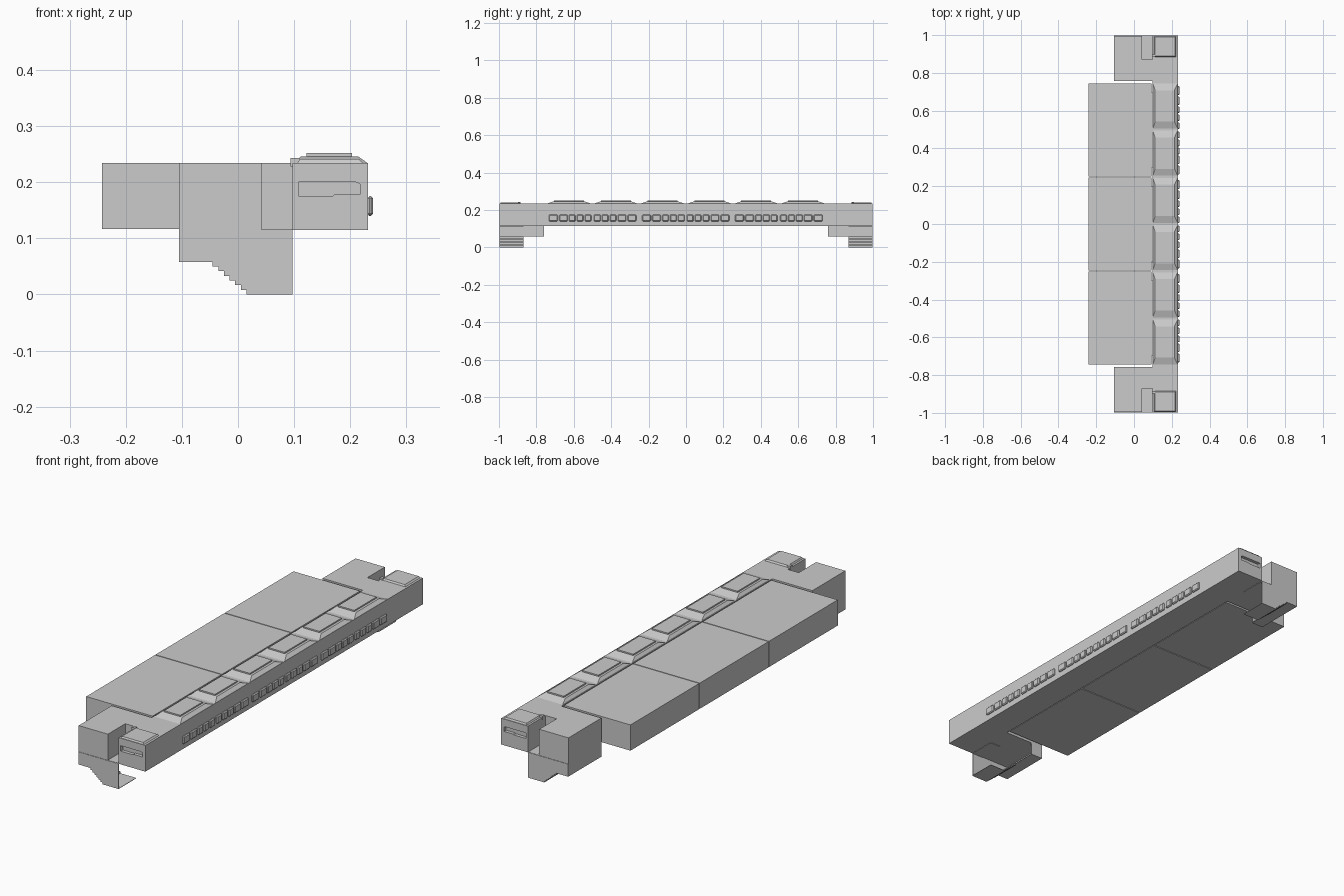
import bpy, bmesh

if "Cube" in bpy.data.objects:
    bpy.data.objects.remove(bpy.data.objects["Cube"])

def mesh_object(name, bm):
    bmesh.ops.recalc_face_normals(bm, faces=bm.faces)
    me = bpy.data.meshes.new(name)
    bm.to_mesh(me)
    bm.free()
    ob = bpy.data.objects.new(name, me)
    bpy.context.collection.objects.link(ob)
    return ob

def frustum(name, base, top, z0, z1):
    """Block between two (x0, x1, y0, y1) rectangles."""
    bm = bmesh.new()
    rings = []
    for (x0, x1, y0, y1), z in ((base, z0), (top, z1)):
        rings.append([bm.verts.new((x, y, z)) for x, y in
                      ((x0, y0), (x1, y0), (x1, y1), (x0, y1))])
    a, b = rings
    bm.faces.new(a)
    bm.faces.new(b)
    for i in range(4):
        j = (i + 1) % 4
        bm.faces.new((a[i], a[j], b[j], b[i]))
    return mesh_object(name, bm)

def box(name, x0, x1, y0, y1, z0, z1):
    r = (x0, x1, min(y0, y1), max(y0, y1))
    return frustum(name, r, r, z0, z1)

def extrude(name, pts, vec, place):
    """Flat profile pushed along vec."""
    bm = bmesh.new()
    f = bm.faces.new([bm.verts.new(place(p)) for p in pts])
    new = bmesh.ops.extrude_face_region(bm, geom=[f])["geom"]
    bmesh.ops.translate(bm, vec=vec,
                        verts=[v for v in new if isinstance(v, bmesh.types.BMVert)])
    return mesh_object(name, bm)

# Long beam with a recessed slot in each end
beam = box("long_cabin", 0.097, 0.232, -0.997, 0.997, 0.115, 0.234)
for s in (-1, 1):
    cut = extrude("end_slot_cutter",
                  [(0.108, 0.175), (0.168, 0.175), (0.172, 0.178), (0.217, 0.178),
                   (0.217, 0.197), (0.210, 0.200), (0.108, 0.200)],
                  (0, s * 0.05, 0), lambda p: (p[0], s * 0.982, p[1]))
    cut.hide_render = True
    cut.hide_viewport = True
    m = beam.modifiers.new("end_slot", "BOOLEAN")
    m.object = cut
    m.solver = "EXACT"

# Three broad deck blocks behind the cabin
for i in range(3):
    y = -0.745 + i * 0.498
    box("deck_block", -0.242, 0.092, y, y + 0.494, 0.117, 0.234)
for i in range(3):
    y = -0.70 + i * 0.498
    box("deck_connector", 0.090, 0.099, y, y + 0.40, 0.122, 0.228)

# Six raised roof sections, each with a flat cover
for i in range(6):
    y = -0.75 + i * 0.25
    frustum("roof_section", (0.100, 0.231, y + 0.006, y + 0.244),
            (0.112, 0.214, y + 0.042, y + 0.208), 0.234, 0.246)
    box("roof_cover", 0.122, 0.203, y + 0.045, y + 0.205, 0.245, 0.252)

# Side windows: groups mirrored in pairs, two wide and three narrow panes
widths = (0.047, 0.045, 0.035, 0.035, 0.035)
for i, start in enumerate((-0.733, -0.492, -0.235, 0.005, 0.262, 0.503)):
    y = start
    for w in (widths if i % 2 == 0 else widths[::-1]):
        pane = box("side_window", 0.230, 0.241, y, y + w, 0.140, 0.175)
        bv = pane.modifiers.new("round_corners", "BEVEL")
        bv.width = 0.004
        bv.segments = 1
        y += w + 0.0075

# Stepped profile of the stairwell: treads fall from the landing to the floor
N = 7
steps = []
for k in range(N):
    x = -0.045 + k * 0.01
    z = 0.058 * (1 - k / N)
    z2 = 0.058 * (1 - (k + 1) / N)
    steps += [(x, z), (x, z2)]
steps.append((0.025, 0.0))

for s in (-1, 1):
    # End block with open-topped notch
    extrude("end_block",
            [(-0.105, 0.758), (0.097, 0.758), (0.097, 0.870), (0.042, 0.870),
             (0.042, 0.995), (-0.105, 0.995)],
            (0, 0, 0.119), lambda p: (p[0], s * p[1], 0.115))
    box("notch_floor", 0.042, 0.097, s * 0.870, s * 0.995, 0.113, 0.116)
    # Outer stairwell wall with stepped lower edge
    extrude("stair_wall",
            [(-0.105, 0.115), (-0.105, 0.058)] + steps + [(0.097, 0.0), (0.097, 0.115)],
            (0, s * 0.003, 0), lambda p: (p[0], s * 0.994, p[1]))
    # Stairs and floor as one thin folded sheet
    extrude("stairs",
            [(-0.105, 0.058)] + steps + [(0.097, 0.0), (0.097, 0.002), (0.027, 0.002)]
            + [(x + 0.002, z + 0.002) for x, z in steps[-2:0:-1]]
            + [(-0.043, 0.060), (-0.105, 0.060)],
            (0, s * 0.125, 0), lambda p: (p[0], s * 0.870, p[1]))
    # Landing and its walls
    box("landing", -0.105, -0.045, s * 0.758, s * 0.872, 0.058, 0.060)
    box("landing_back_wall", -0.105, -0.102, s * 0.758, s * 0.995, 0.058, 0.116)
    box("landing_inner_wall", -0.105, -0.045, s * 0.758, s * 0.761, 0.058, 0.116)
    # Roof hatch and small handle
    frustum("end_hatch", (0.106, 0.222, *sorted((s * 0.885, s * 0.994))),
            (0.110, 0.216, *sorted((s * 0.890, s * 0.990))), 0.234, 0.241)
    box("hatch_handle", 0.094, 0.110, s * 0.884, s * 0.898, 0.228, 0.243)
